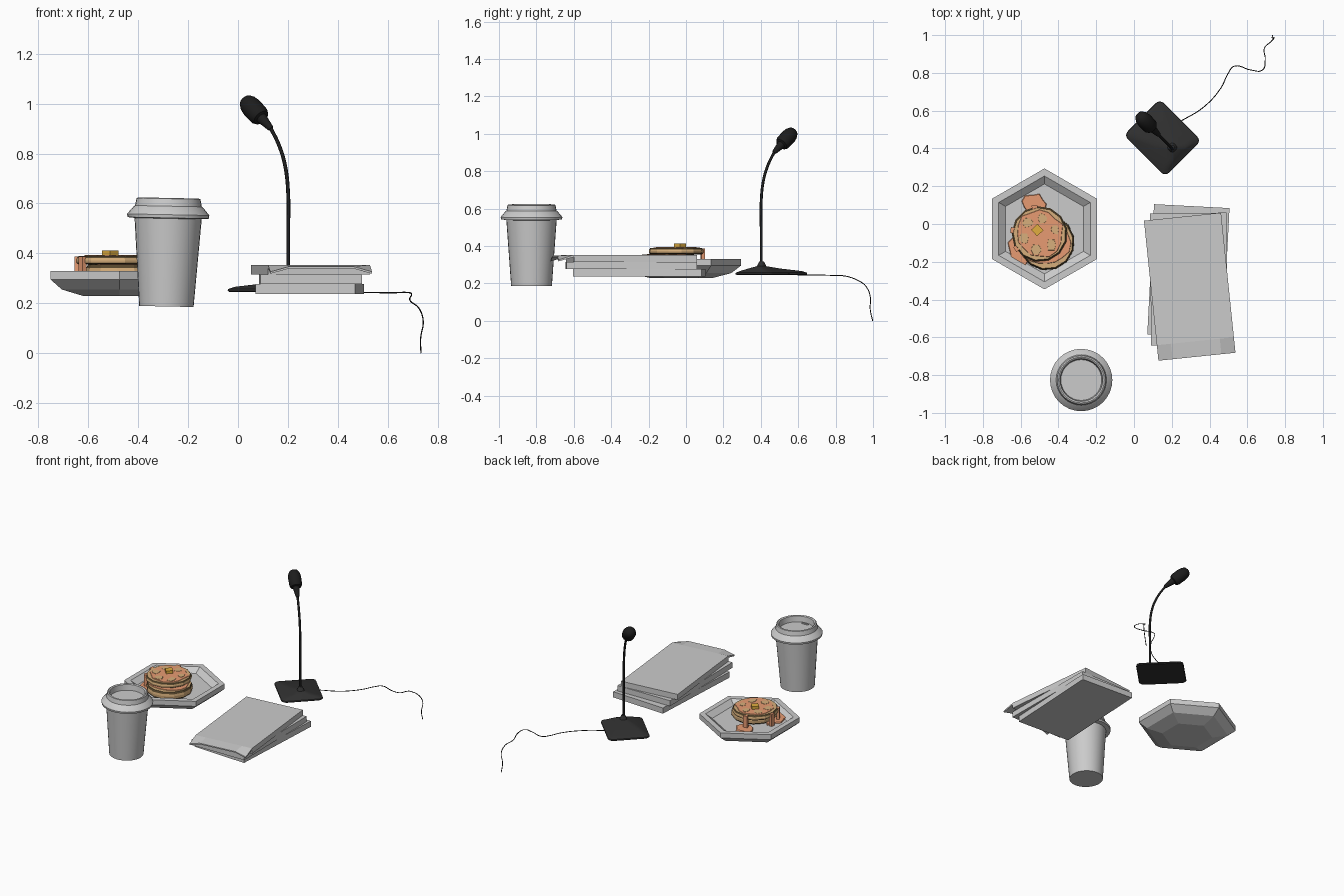
import bpy, bmesh, math, random
from mathutils import Vector, Matrix

if "Cube" in bpy.data.objects:
    bpy.data.objects.remove(bpy.data.objects["Cube"])

random.seed(4)


def material(name, rgb):
    m = bpy.data.materials.new(name)
    m.diffuse_color = (*rgb, 1)
    m.use_nodes = True
    m.node_tree.nodes["Principled BSDF"].inputs["Base Color"].default_value = m.diffuse_color
    return m


BLACK = material("black", (0.012, 0.012, 0.012))
CHARCOAL = material("charcoal", (0.03, 0.03, 0.03))
BATTER = material("batter", (0.68, 0.43, 0.2))
CRUST = material("crust", (0.09, 0.06, 0.025))
SYRUP = material("syrup", (0.8, 0.33, 0.17))
BUTTER = material("butter", (0.75, 0.42, 0.05))


def loft(name, rings, mats=(), bands=None, smooth=None):
    """Skin closed rings of equal length, capping both ends."""
    bm = bmesh.new()
    vs = [[bm.verts.new(p) for p in r] for r in rings]
    n = len(rings[0])
    for i, (a, b) in enumerate(zip(vs, vs[1:])):
        for k in range(n):
            f = bm.faces.new((a[k], a[(k + 1) % n], b[(k + 1) % n], b[k]))
            f.material_index = bands[i] if bands else 0
    for end in (vs[0], vs[-1]):
        bm.faces.new(end)
    bmesh.ops.recalc_face_normals(bm, faces=bm.faces)
    me = bpy.data.meshes.new(name)
    bm.to_mesh(me)
    bm.free()
    ob = bpy.data.objects.new(name, me)
    bpy.context.collection.objects.link(ob)
    for m in mats:
        me.materials.append(m)
    if smooth:
        bpy.ops.object.select_all(action='DESELECT')
        ob.select_set(True)
        bpy.context.view_layer.objects.active = ob
        bpy.ops.object.shade_smooth_by_angle(angle=math.radians(smooth))
    return ob


def lathe(name, profile, n, phase=0, jitter=0, **kw):
    wob = [1 + random.uniform(-jitter, jitter) for _ in range(n)]
    ang = [phase + math.tau * k / n for k in range(n)]
    return loft(name, [[(r * w * math.cos(a), r * w * math.sin(a), z)
                        for a, w in zip(ang, wob)] for r, z in profile], **kw)


def box(name, size, loc, rot=0, mats=()):
    x, y, z = (s / 2 for s in size)
    sq = ((-x, -y), (x, -y), (x, y), (-x, y))
    ob = loft(name, [[(*p, h) for p in sq] for h in (-z, z)], mats)
    ob.location = loc
    ob.rotation_euler.z = rot
    return ob


def tube(name, pts, radius, mat):
    cu = bpy.data.curves.new(name, 'CURVE')
    cu.dimensions = '3D'
    cu.bevel_depth = radius
    cu.bevel_resolution = 2
    cu.resolution_u = 6
    cu.use_fill_caps = True
    sp = cu.splines.new('BEZIER')
    sp.bezier_points.add(len(pts) - 1)
    for b, p in zip(sp.bezier_points, pts):
        b.co = p
        b.handle_left_type = b.handle_right_type = 'AUTO'
    cu.materials.append(mat)
    ob = bpy.data.objects.new(name, cu)
    bpy.context.collection.objects.link(ob)
    return ob


# Takeaway cup with recessed lid
CUP = (-0.287, -0.826, 0.187)
body = lathe("cup_body", [(0.109, 0), (0.135, 0.358)], 32, smooth=40)
lid = lathe("cup_lid", [(0.13, 0.352), (0.163, 0.355), (0.165, 0.368), (0.14, 0.398),
                        (0.134, 0.402), (0.128, 0.432), (0.121, 0.435), (0.113, 0.43),
                        (0.108, 0.392)], 32, smooth=40)
for ob in (body, lid):
    ob.location = CUP
    ob.rotation_euler.y = 0.02
box("sip_hole_rim", (0.05, 0.012, 0.006), (CUP[0] + 0.005, CUP[1] - 0.09, 0.581))

# Hexagonal plate
plate = lathe("plate", [(0.165, 0.228), (0.268, 0.255), (0.32, 0.295), (0.32, 0.33),
                        (0.28, 0.33), (0.238, 0.30)], 6, phase=math.pi / 2)
plate.location = (-0.474, -0.026, 0)


# Pancakes with browned rims and syrup on top
def pancake(name, x, y, z, h):
    r = 0.148
    ob = lathe(name, [(r * 0.93, 0), (r * 0.99, h * 0.2), (r, h * 0.5), (r * 0.985, h * 0.75),
                      (r * 0.94, h)], 13, phase=0.2,
               mats=(BATTER, CRUST), bands=(1, 0, 0, 1))
    ob.location = (x, y, z)
    s = lathe(name + "_syrup", [(r * 0.84, h - 0.002), (r * 0.82, h + 0.003)], 16,
              jitter=0.09, mats=(SYRUP,))
    s.location = ob.location


pancake("lower_pancake", -0.462, -0.098, 0.301, 0.054)
pancake("upper_pancake", -0.50, -0.053, 0.355, 0.034)
for i in range(6):
    a = i * math.tau / 6 + 0.3
    p = lathe(f"bare_patch_{i}", [(0.028, 0.388), (0.026, 0.3935)], 6, jitter=0.25, mats=(BATTER,))
    p.location = (-0.50 + 0.085 * math.cos(a), -0.053 + 0.085 * math.sin(a), 0)
for i, a in enumerate((1.75, 3.0, 3.7)):
    box(f"syrup_drip_{i}", (0.02, 0.03, 0.085),
        (-0.50 + 0.145 * math.cos(a), -0.053 + 0.145 * math.sin(a), 0.345), a, (SYRUP,))
for i, (x, y, sx, sy) in enumerate(((-0.53, 0.105, 0.065, 0.055), (-0.605, -0.13, 0.06, 0.1))):
    p = lathe(f"syrup_puddle_{i}", [(1, 0.298), (0.93, 0.308)], 11, jitter=0.15, mats=(SYRUP,))
    p.scale = (sx, sy, 1)
    p.location = (x, y, 0)
box("butter", (0.046, 0.046, 0.024), (-0.512, -0.032, 0.4), 0.75, (BUTTER,))

# Stack of folders, the top one with drooping front corners
box("bottom_folder", (0.40, 0.69, 0.04), (0.288, -0.25, 0.257), -0.052)
box("middle_folder", (0.405, 0.70, 0.038), (0.29, -0.292, 0.296), 0.01)
XS = (-0.205, -0.13, 0.13, 0.205)


def section(y, mid, corner, thick):
    top = [(x, y, z) for x, z in zip(XS, (corner, mid, mid, corner))]
    return top + [(x, y, z - thick) for x, _, z in reversed(top)]


folder = loft("top_folder", [section(-0.3725, 0.347, 0.326, 0.008), section(-0.29, 0.353, 0.353, 0.012),
                             section(-0.289, 0.353, 0.353, 0.038), section(0.3725, 0.353, 0.353, 0.038)])
folder.location = (0.295, -0.332, 0)
folder.rotation_euler.z = 0.103


# Microphone base, domed towards the neck
def rounded(hx, hy, r, cx, z):
    pts = []
    for q, (sx, sy) in enumerate(((1, 1), (-1, 1), (-1, -1), (1, -1))):
        for k in range(5):
            a = (q + k / 4) * math.pi / 2
            pts.append((cx + sx * (hx - r) + r * math.cos(a), sy * (hy - r) + r * math.sin(a), z))
    return pts


base = loft("microphone_base", [rounded(*v) for v in (
    (0.15, 0.13, 0.03, 0, 0.245), (0.155, 0.135, 0.03, 0, 0.25), (0.153, 0.133, 0.03, 0, 0.257),
    (0.135, 0.115, 0.03, 0.003, 0.266), (0.07, 0.06, 0.025, 0.055, 0.28),
    (0.022, 0.022, 0.015, 0.073, 0.292), (0.011, 0.011, 0.008, 0.073, 0.318))],
    mats=(CHARCOAL,), smooth=30)
base.location = (0.151, 0.456, 0)
base.rotation_euler.z = -math.pi / 4
box("talk_button", (0.025, 0.035, 0.01), (0.125, 0.482, 0.269), -math.pi / 4, (BLACK,))


# Gooseneck and head, bending in one vertical plane
def bend(s, z):
    return Vector((0.201 - s * 0.7071, 0.402 + s * 0.7071, z))


tube("gooseneck", [bend(*p) for p in ((0, 0.28), (0, 0.48), (0, 0.64), (0.017, 0.75),
                                      (0.05, 0.83), (0.105, 0.91))], 0.0075, BLACK)
start = bend(0.095, 0.898)
axis = bend(0.25, 1.018) - start
head = lathe("microphone_head", [(0.009, 0), (0.013, 0.01), (0.022, 0.07), (0.034, 0.074),
                                 (0.041, 0.088), (0.042, 0.14), (0.038, 0.165), (0.028, 0.185),
                                 (0.012, 0.194)], 20, mats=(BLACK,), smooth=40)
head.matrix_world = Matrix.Translation(start) @ axis.to_track_quat('Z', 'Y').to_matrix().to_4x4()

# Cable trailing off and hanging down
tube("cable", [(0.24, 0.54, 0.25), (0.37, 0.62, 0.245), (0.46, 0.72, 0.244), (0.50, 0.80, 0.243),
               (0.53, 0.835, 0.243), (0.62, 0.815, 0.242), (0.68, 0.815, 0.243), (0.695, 0.87, 0.235),
               (0.69, 0.93, 0.21), (0.725, 0.965, 0.18), (0.742, 0.985, 0.13), (0.732, 0.985, 0.06),
               (0.733, 0.998, 0)], 0.0025, BLACK)
